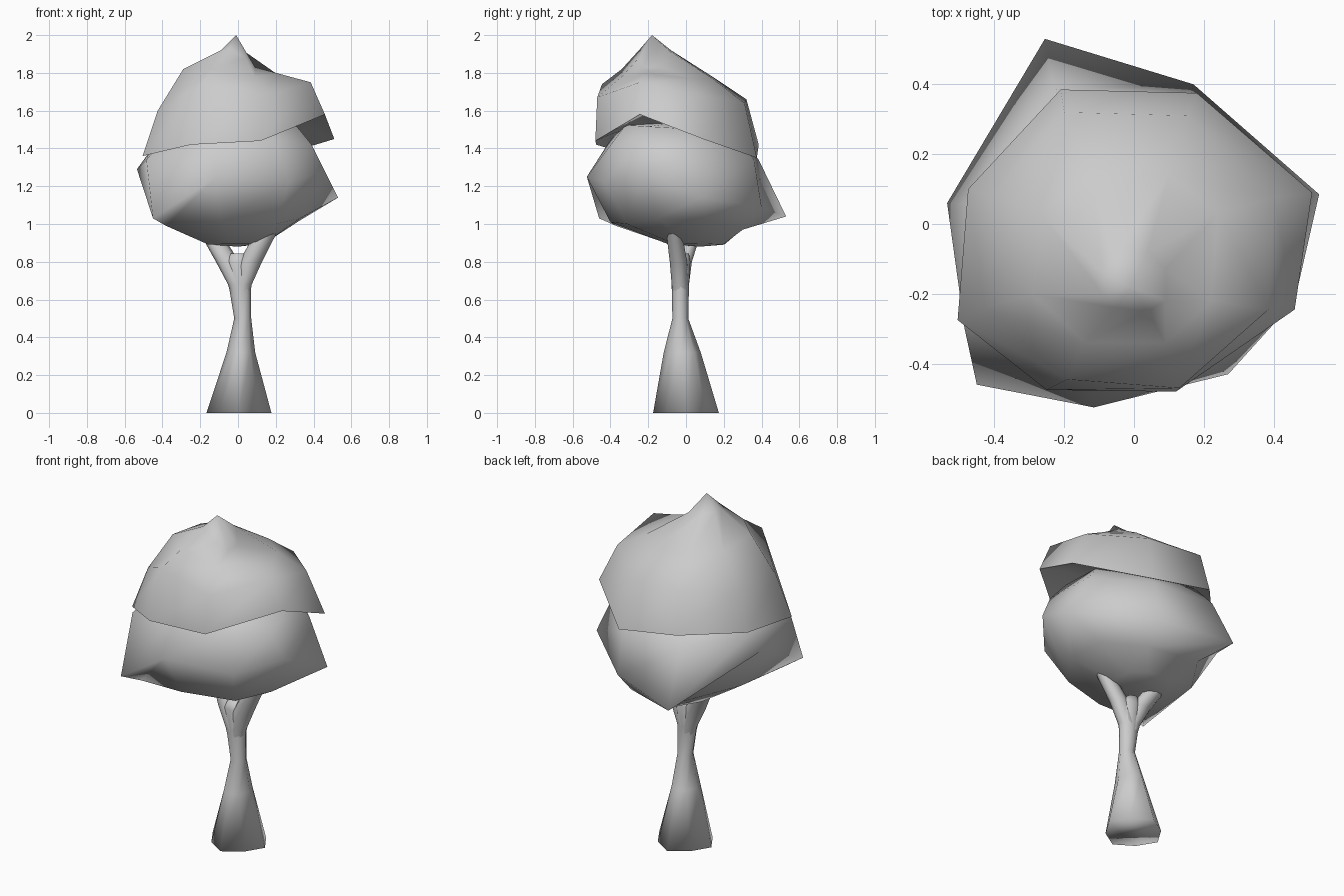
import bpy, bmesh
from math import cos, sin, pi, radians
from mathutils import Vector


def loft(name, rings, start=None, end=None, angle=75):
    """Skin a stack of equal-sided rings; each end closes to a point or a flat cap."""
    bm = bmesh.new()
    loops = [[bm.verts.new(p) for p in r] for r in rings]
    n = len(loops[0])
    for a, b in zip(loops, loops[1:]):
        for i in range(n):
            j = (i + 1) % n
            bm.faces.new((a[i], a[j], b[j], b[i]))
    for loop, tip in ((loops[0], start), (loops[-1], end)):
        if tip is None:
            bm.faces.new(loop)
        else:
            v = bm.verts.new(tip)
            for i in range(n):
                bm.faces.new((loop[i], loop[(i + 1) % n], v))
    bmesh.ops.recalc_face_normals(bm, faces=bm.faces[:])
    me = bpy.data.meshes.new(name)
    bm.to_mesh(me)
    bm.free()
    ob = bpy.data.objects.new(name, me)
    bpy.context.collection.objects.link(ob)
    bpy.ops.object.select_all(action='DESELECT')
    ob.select_set(True)
    bpy.context.view_layer.objects.active = ob
    bpy.ops.object.shade_smooth_by_angle(angle=radians(angle))
    return ob


def oval(x, y, z, rx, ry, n=8, diag=1.0):
    """Ring of n points; diag pulls in every second point."""
    return [(x + rx * k * cos(2 * pi * i / n), y + ry * k * sin(2 * pi * i / n), z)
            for i in range(n) for k in ((diag if i % 2 else 1),)]


def shrink(ring, centre, s):
    c = Vector(centre)
    return [c + (Vector(p) - c) * s for p in ring]


# Trunk: flared foot, narrow waist, widening to the fork
loft("trunk", [oval(0.005, 0, 0, .172, .174, diag=.87), oval(0.015, -.02, .32, .076, .098, diag=.92),
               oval(0.025, -.03, .5, .045, .042), oval(0.01, -.03, .68, .06, .046),
               oval(0.005, -.025, .8, .075, .048), oval(0.0, -.025, .845, .04, .04)], angle=120)

# Two branches running into the foliage
for side, xs, ys in (("left", (.01, -.006, -.055, -.115, -.19), (-.03, -.028, -.015, .02, .06)),
                     ("right", (.02, .026, .065, .12, .19), (-.03, -.032, -.04, -.055, -.07))):
    loft(side + "_branch", [oval(x, y, z, rx, ry) for x, y, z, rx, ry in
                            zip(xs, ys, (.58, .68, .8, .9, 1.02), (.035, .047, .062, .058, .05),
                                (.035, .044, .046, .043, .04))])

# Lower foliage: irregular eight-sided clump
widest = [(.27, -.43, 1.22), (.46, -.22, 1.28), (.53, .085, 1.14), (.17, .4, 1.09),
          (-.255, .53, 1.04), (-.535, .06, 1.29), (-.45, -.46, 1.03), (-.115, -.525, 1.25)]
shoulder = [(.2, -.39, 1.43), (.39, -.24, 1.42), (.4, .1, 1.4), (.16, .36, 1.34),
            (-.23, .385, 1.34), (-.47, .06, 1.38), (-.485, -.3, 1.34), (-.14, -.41, 1.43)]
under = [(.2, -.31, 1.0), (.33, -.15, 1.03), (.33, .1, 1.02), (.15, .3, .97),
         (-.18, .32, .99), (-.38, .03, 1.03), (-.38, -.37, .99), (-.09, -.4, 1.01)]
base = [(x * .42, y * .42 + .07, .89 + .12 * (z - .97)) for x, y, z in under]
loft("lower_foliage", [base, under, widest, shoulder,
                       shrink(shoulder, (0, -.04, 1.9), .8)],
     start=(0, .07, .88), end=(0, -.03, 1.54))

# Upper foliage: flared cap with a pointed crown
rim = [(.12, -.48, 1.44), (.46, -.245, 1.58), (.51, .09, 1.45), (.18, .375, 1.35),
       (-.21, .385, 1.42), (-.475, .1, 1.4), (-.505, -.275, 1.36), (-.25, -.475, 1.42)]
side = [(.13, -.47, 1.67), (.385, -.245, 1.75), (.4, .075, 1.68), (.15, .31, 1.64),
        (-.2, .32, 1.66), (-.41, .075, 1.62), (-.425, -.24, 1.6), (-.19, -.445, 1.74)]
crown = [(.09, -.34, 1.78), (.22, -.22, 1.795), (.24, .03, 1.77), (.1, .14, 1.77),
         (-.12, .14, 1.78), (-.27, .03, 1.8), (-.29, -.2, 1.82), (-.14, -.34, 1.82)]
peak = [(.04, -.25, 1.88), (.09, -.22, 1.83), (.09, -.13, 1.83), (.04, -.08, 1.91),
        (-.05, -.08, 1.92), (-.09, -.14, 1.92), (-.09, -.2, 1.92), (-.05, -.24, 1.93)]
loft("upper_foliage", [shrink(rim, (0, -.04, 1.62), .75), rim, side, crown, peak],
     start=(0, -.04, 1.53), end=(-.01, -.18, 2.0))
